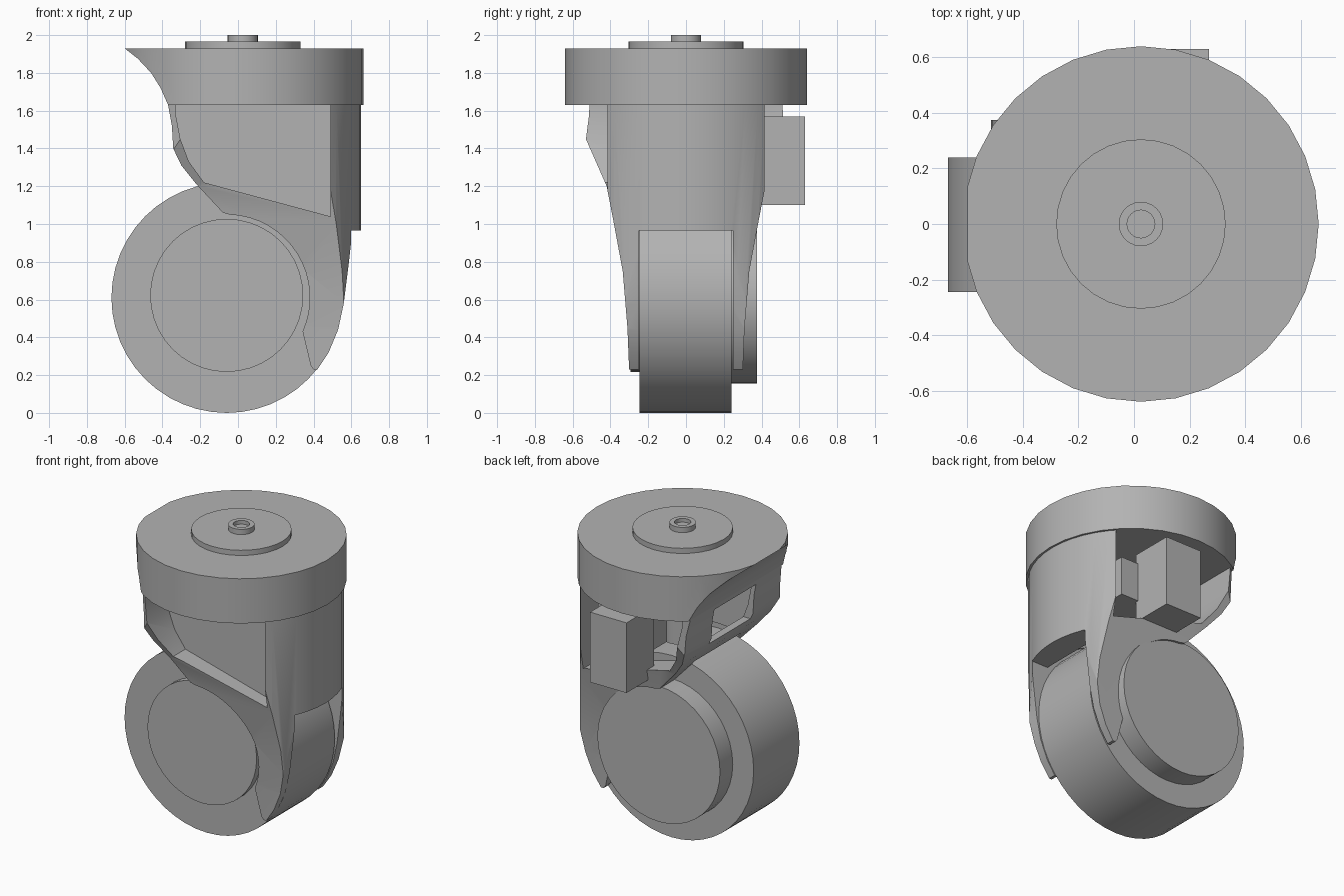
import bpy, bmesh
from math import sin, cos, radians, pi
from mathutils import Matrix, Vector

cube = bpy.data.objects.get("Cube")
if cube:
    bpy.data.objects.remove(cube)

grey = bpy.data.materials.new("mid_grey")
grey.use_nodes = True
grey.diffuse_color = (0.45, 0.45, 0.45, 1)
grey.node_tree.nodes["Principled BSDF"].inputs["Base Color"].default_value = (0.45, 0.45, 0.45, 1)

PIVOT_X = 0.025            # vertical swivel axis
AXLE = (-0.06, 0.61)       # wheel centre in x, z


def finish(name, bm):
    bmesh.ops.recalc_face_normals(bm, faces=bm.faces)
    me = bpy.data.meshes.new(name)
    bm.to_mesh(me)
    bm.free()
    me.materials.append(grey)
    ob = bpy.data.objects.new(name, me)
    bpy.context.collection.objects.link(ob)
    return ob


def prism(name, pts, axis, lo, hi):
    """Extrude a 2D outline along an axis: Y takes (x, z), X takes (y, z), Z takes (x, y)."""
    place = {"Y": lambda a, b: (a, lo, b), "X": lambda a, b: (lo, a, b),
             "Z": lambda a, b: (a, b, lo)}[axis]
    bm = bmesh.new()
    face = bm.faces.new([bm.verts.new(place(a, b)) for a, b in pts])
    ext = bmesh.ops.extrude_face_region(bm, geom=[face])
    move = Vector([hi - lo if k == axis else 0 for k in "XYZ"])
    bmesh.ops.translate(bm, vec=move, verts=[v for v in ext["geom"] if isinstance(v, bmesh.types.BMVert)])
    return finish(name, bm)


def arc(cx, cy, r, a0, a1, n):
    return [(cx + r * cos(radians(a0 + (a1 - a0) * i / n)),
             cy + r * sin(radians(a0 + (a1 - a0) * i / n))) for i in range(n + 1)]


def disc(name, centre, r, axis, lo, hi, n=32):
    return prism(name, arc(*centre, r, 0, 360, n)[:-1], axis, lo, hi)


def box(name, x, y, z):
    return prism(name, [(x[0], z[0]), (x[1], z[0]), (x[1], z[1]), (x[0], z[1])], "Y", *y)


def boolean(ob, cutter, op="DIFFERENCE"):
    cutter.hide_render = True
    mod = ob.modifiers.new("cut", "BOOLEAN")
    mod.object, mod.operation, mod.solver = cutter, op, "EXACT"
    bpy.context.view_layer.objects.active = ob
    bpy.ops.object.modifier_apply(modifier=mod.name)
    bpy.data.objects.remove(cutter)


def smooth(ob, angle=30):
    bpy.ops.object.select_all(action="DESELECT")
    ob.select_set(True)
    bpy.context.view_layer.objects.active = ob
    bpy.ops.object.shade_smooth_by_angle(angle=radians(angle))


# Mounting flange, scooped on one side
scoop = [(-0.6, 1.93), (-0.53, 1.875), (-0.46, 1.8), (-0.41, 1.72), (-0.37, 1.63)]
flange = disc("mounting_flange", (PIVOT_X, 0), 0.64, "Z", 1.63, 1.93)
boolean(flange, prism("scoop_cutter", [(-0.62, 1.95)] + scoop + [(-0.365, 1.6), (-0.9, 1.6), (-0.9, 1.95)],
                      "Y", -1, 1))
smooth(flange)

# Swivel plate and hollow spindle
smooth(disc("swivel_plate", (PIVOT_X, 0), 0.305, "Z", 1.92, 1.965))
spindle = disc("spindle", (PIVOT_X, 0), 0.08, "Z", 1.95, 2.0, 24)
boolean(spindle, disc("spindle_bore", (PIVOT_X, 0), 0.05, "Z", 1.975, 2.1, 24))
smooth(spindle)

# Fork housing: side outline trimmed by a round column and a tapering end outline
outline = [(-0.37, 1.63), (-0.35, 1.52), (-0.343, 1.4), (-0.3, 1.31), (-0.22, 1.21), (-0.08, 1.06)]
outline += arc(*AXLE, 0.44, 88, -24, 16)
outline += [(0.385, 0.25), (0.4, 0.23), (0.42, 0.23), (0.48, 0.32), (0.53, 0.44), (0.56, 0.58),
            (0.585, 0.78), (0.605, 0.96), (0.7, 0.97), (0.7, 1.63)]
housing = prism("fork_housing", outline, "Y", -0.7, 0.7)
boolean(housing, disc("column", (PIVOT_X, 0), 0.625, "Z", 0, 1.7, 48), "INTERSECT")
half = [(0.3, 0.2), (0.31, 0.45), (0.335, 0.75), (0.385, 1.02), (0.42, 1.2), (0.53, 1.45), (0.62, 1.7)]
taper = half + [(-y, z) for y, z in reversed(half)]
boolean(housing, prism("taper", taper, "X", -1, 1), "INTERSECT")

# Recessed front panel, open rear bay and wheel slot
bay = [(-0.335, 1.7), (-0.33, 1.58), (-0.305, 1.45), (-0.26, 1.33), (-0.18, 1.22), (0.49, 1.04), (0.49, 1.7)]
boolean(housing, prism("panel_cutter", bay, "Y", -1, -0.3))
boolean(housing, prism("bay_cutter", bay, "Y", -0.24, 1))
boolean(housing, disc("wheel_clearance", AXLE, 0.645, "Y", -0.25, 0.25, 48))
boolean(housing, box("slot_cutter", (0.1, 0.9), (-0.25, 0.25), (0, 0.965)))
boolean(housing, box("window_cutter", (-0.6, -0.15), (-0.22, 0.22), (1.36, 1.6)))
smooth(housing)

# Steering motor and drive parts inside the bay
box("steering_motor", (0.0, 0.27), (0.34, 0.63), (1.1, 1.57))
box("motor_mount", (0.05, 0.4), (0.0, 0.36), (1.24, 1.5))
smooth(disc("drive_column", (PIVOT_X, 0), 0.14, "Z", 1.24, 1.64, 24))

# Wheel with a shallow front hub and a deeper rear motor hub
smooth(disc("wheel", AXLE, 0.61, "Y", -0.245, 0.24, 48))
smooth(disc("front_hub", (-0.06, 0.622), 0.405, "Y", -0.295, -0.2, 40))
smooth(disc("rear_hub", AXLE, 0.455, "Y", 0.2, 0.375, 40))
